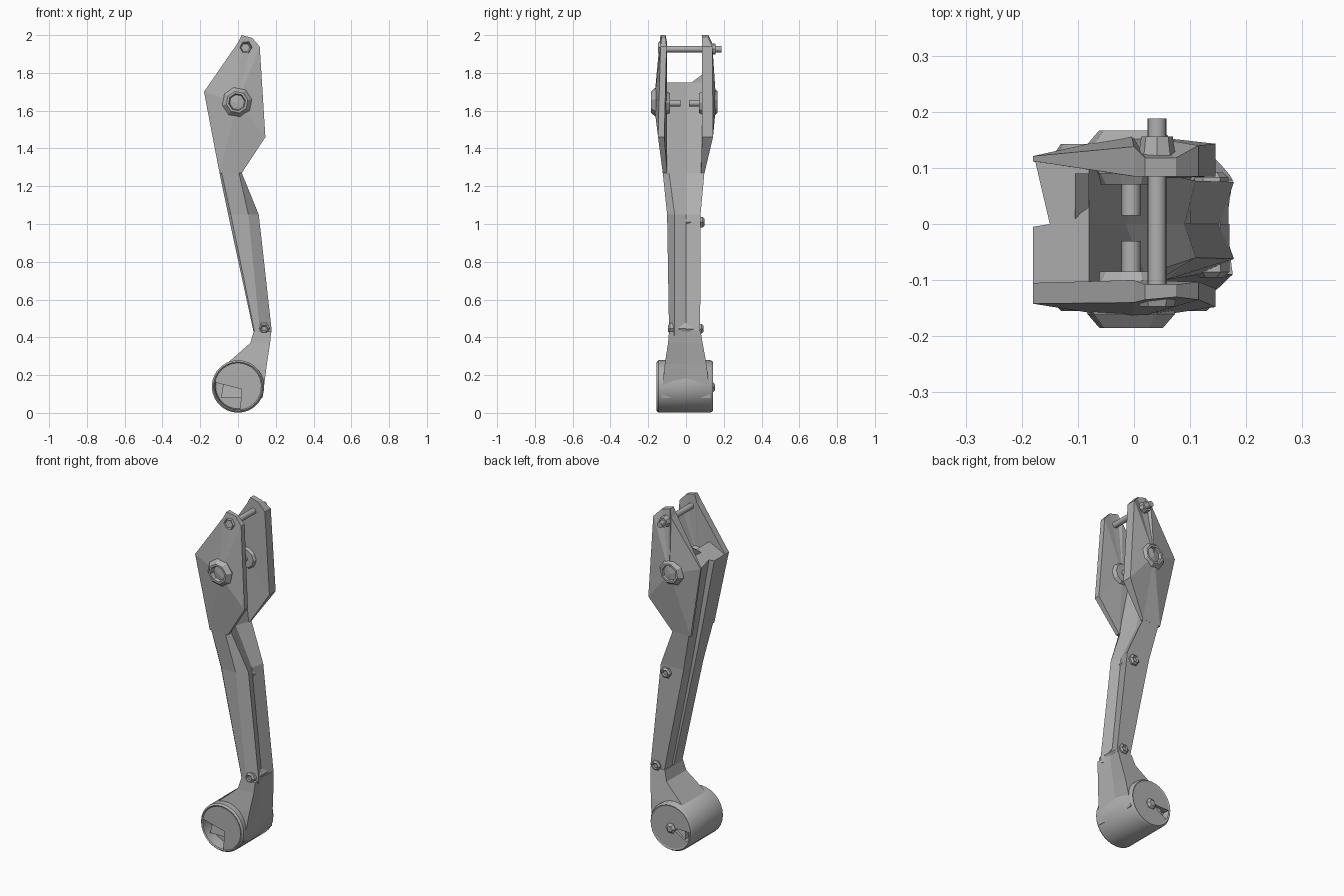
import bpy, bmesh, math

if "Cube" in bpy.data.objects:
    bpy.data.objects.remove(bpy.data.objects["Cube"], do_unlink=True)

grey = bpy.data.materials.new("plain grey")
grey.use_nodes = True
grey.diffuse_color = (0.43, 0.43, 0.43, 1)
grey.node_tree.nodes["Principled BSDF"].inputs["Base Color"].default_value = (0.43, 0.43, 0.43, 1)


def finish(bm, name, smooth=False):
    bmesh.ops.recalc_face_normals(bm, faces=bm.faces)
    mesh = bpy.data.meshes.new(name)
    bm.to_mesh(mesh)
    bm.free()
    mesh.materials.append(grey)
    obj = bpy.data.objects.new(name, mesh)
    bpy.context.collection.objects.link(obj)
    if smooth:
        bpy.ops.object.select_all(action='DESELECT')
        obj.select_set(True)
        bpy.context.view_layer.objects.active = obj
        bpy.ops.object.shade_smooth_by_angle(angle=math.radians(35))


def loft(name, rings, smooth=False):
    """Skin a list of equal-length closed rings and cap both ends."""
    bm = bmesh.new()
    loops = [[bm.verts.new(p) for p in ring] for ring in rings]
    n = len(loops[0])
    for a, b in zip(loops, loops[1:]):
        for i in range(n):
            j = (i + 1) % n
            bm.faces.new((a[i], a[j], b[j], b[i]))
    bm.faces.new(loops[0])
    bm.faces.new(loops[-1])
    finish(bm, name, smooth)


def turned(name, x, z, steps, sides=16, smooth=False, spin=0):
    """Round part along y from (y, radius) steps."""
    def ring(y, r):
        return [(x + r * math.cos(spin + math.tau * i / sides), y,
                 z + r * math.sin(spin + math.tau * i / sides)) for i in range(sides)]
    loft(name, [ring(y, r) for y, r in steps], smooth)


# Tapered spine: grooved along both narrow edges, corners chamfered
def spine_ring(z, x0, x1, y0, y1, groove, valley, xc, yc, bevel, rise=0):
    top = z + rise
    return [(x0 + bevel, y0, z), (x0, y0 + bevel, z), (x0, -0.005, z), (x0 + groove, 0, z),
            (x0 + bevel, y1, z), (x1, y1, top), (x1 - valley, 0, top),
            (x1, yc, top), (xc, y0, top)]

loft("spine", [spine_ring(*s) for s in (
    (0.41, 0.083, 0.174, -0.09, 0.075, 0.005, 0.018, 0.115, -0.062, 0.005),
    (0.44, 0.08, 0.178, -0.09, 0.075, 0.008, 0.024, 0.115, -0.062, 0.006),
    (1.05, -0.052, 0.11, -0.1, 0.077, 0.016, 0.02, 0.055, -0.06, 0.014),
    (1.27, -0.098, 0.02, -0.123, 0.097, 0.022, 0.035, 0.005, -0.09, 0.012),
    (1.70, -0.18, -0.08, -0.14, 0.12, 0.03, 0.0, -0.081, -0.1, 0.002, 0.05))])

# Small gusset where the spine meets the back cheek
loft("back_gusset", [[(x, 0.01, 1.735), (x, 0.09, 1.795), (x, 0.09, 1.70)]
                     for x in (-0.105, -0.08)])


# Flared neck
def box_ring(z, x0, x1, y0, y1):
    return [(x0, y0, z), (x1, y0, z), (x1 - 0.012, 0, z), (x1, y1, z), (x0, y1, z)]

loft("neck", [box_ring(*s) for s in (
    (0.08, -0.09, 0.13, -0.13, 0.13),
    (0.26, -0.06, 0.153, -0.112, 0.108),
    (0.37, 0.065, 0.17, -0.095, 0.088),
    (0.43, 0.083, 0.176, -0.09, 0.078))])


# Fork cheeks: each outline point has its own inner and outer depth
def cheek(name, s, pivot_y, depths):
    bm = bmesh.new()
    outer = [bm.verts.new((x, s * d[1], z)) for (x, z), d in zip(outline, depths)]
    inside = [bm.verts.new((x, s * d[0], z)) for (x, z), d in zip(outline, depths)]
    peak = bm.verts.new((-0.005, s * pivot_y, 1.64))
    hub = bm.verts.new((-0.005, s * depths[1][0], 1.64))
    n = len(outline)
    for i in range(n):
        j = (i + 1) % n
        bm.faces.new((outer[i], outer[j], peak))
        bm.faces.new((inside[i], inside[j], hub))
        bm.faces.new((outer[i], inside[i], inside[j], outer[j]))
    finish(bm, name)

outline = ((-0.18, 1.70), (0.0, 1.96), (0.02, 2.0), (0.075, 1.985),
           (0.115, 1.94), (0.145, 1.46), (0.02, 1.27), (-0.098, 1.27))
cheek("front_cheek", -1, 0.17, (
    (0.105, 0.142), (0.1, 0.14), (0.108, 0.135), (0.108, 0.13),
    (0.103, 0.135), (0.115, 0.148), (0.1, 0.123), (0.1, 0.123)))
cheek("back_cheek", 1, 0.16, (
    (0.112, 0.121), (0.085, 0.138), (0.085, 0.118), (0.085, 0.118),
    (0.085, 0.14), (0.085, 0.143), (0.08, 0.098), (0.08, 0.097)))

# Pivot bosses with hollow sockets, inner washers and stub pins
for side, s, face, inner, tip in (("front", -1, 0.185, 0.1, 0.03),
                                  ("back", 1, 0.167, 0.085, 0.015)):
    turned(side + "_pivot_boss", -0.005, 1.645,
           [(s * (inner + 0.005), 0.07), (s * (face - 0.025), 0.08), (s * face, 0.058),
            (s * face, 0.046), (s * (face - 0.035), 0.036)], 8, spin=0.2)
    turned(side + "_pivot_washer", -0.005, 1.64,
           [(s * (inner + 0.01), 0.07), (s * (inner - 0.015), 0.055)], 10)
    turned(side + "_stub_pin", -0.005, 1.64,
           [(s * inner, 0.017), (s * tip, 0.017)], 16, True)

# Cross pin at the fork tips
turned("cross_pin", 0.041, 1.926, [(-0.13, 0.017), (0.188, 0.017)], 16, True)
turned("cross_pin_collar", 0.041, 1.926, [(0.11, 0.035), (0.156, 0.028)], 8)
turned("front_pin_socket", 0.041, 1.935, [(-0.12, 0.04), (-0.147, 0.03), (-0.135, 0.02)], 6)

# Rivets along the shank
for name, x, z, y, r in (("upper_rivet", 0.07, 1.01, 0.098, 0.032),
                         ("lower_rivet", 0.138, 0.445, 0.092, 0.03),
                         ("front_rivet", 0.138, 0.447, -0.095, 0.032)):
    turned(name, x, z, [(0, r), (y * 0.9, r), (y, r * 0.65), (y * 0.93, r * 0.4)], 6)

# Barrel foot with a recess in each end
turned("barrel", 0, 0.14,
       [(-0.085, 0.118), (-0.15, 0.124), (-0.155, 0.13), (-0.145, 0.139),
        (0.13, 0.139), (0.143, 0.13), (0.14, 0.122), (0.1, 0.118)], 28, True)


# Barrel end plates, each missing a wedge
def wedge_disc(name, apex, start, end, y0, y1):
    arc = [math.radians(start + (end - start) * i / 20) for i in range(21)]
    rim = [apex] + [(0.124 * math.cos(a), 0.14 + 0.124 * math.sin(a)) for a in arc]
    loft(name, [[(x, y, z) for x, z in rim] for y in (y0, y1)])

wedge_disc("front_end_plate", (0.02, 0.125), -85, 170, -0.153, -0.08)
wedge_disc("back_end_plate", (0.0, 0.14), -150, 180, 0.095, 0.14)
turned("back_end_knob", 0.0, 0.135, [(0.095, 0.035), (0.142, 0.032), (0.153, 0.018)], 6)
